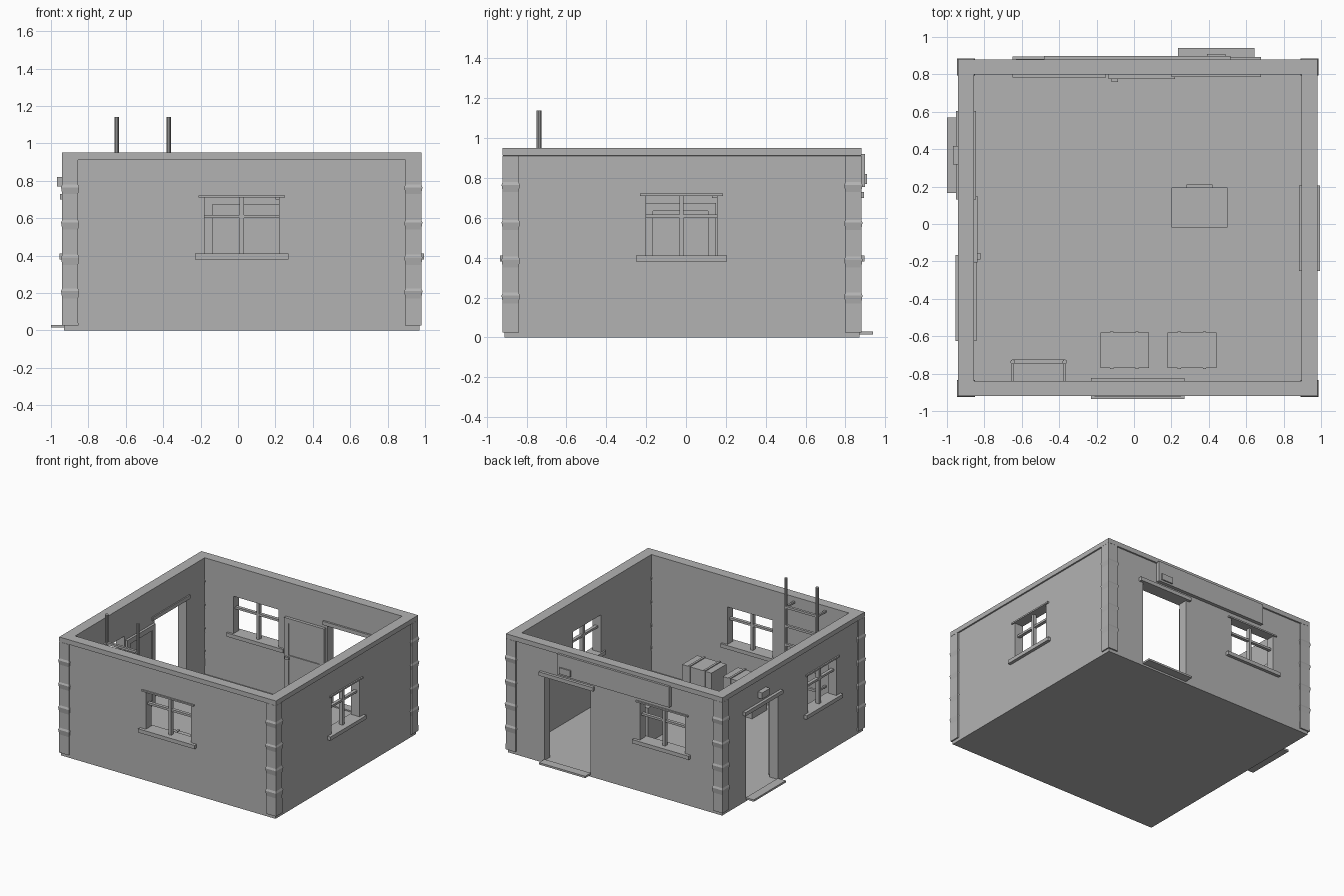
import bpy
import bmesh

cube = bpy.data.objects.get("Cube")
if cube:
    bpy.data.objects.remove(cube, do_unlink=True)

plaster = bpy.data.materials.new("plain_grey")
plaster.use_nodes = True
GREY = (0.45, 0.45, 0.45, 1)
plaster.diffuse_color = GREY
plaster.node_tree.nodes["Principled BSDF"].inputs["Base Color"].default_value = GREY


def finish(name, bm):
    bmesh.ops.recalc_face_normals(bm, faces=bm.faces)
    mesh = bpy.data.meshes.new(name)
    bm.to_mesh(mesh)
    bm.free()
    mesh.materials.append(plaster)
    obj = bpy.data.objects.new(name, mesh)
    bpy.context.collection.objects.link(obj)
    return obj


def stack(name, rings):
    """Closed solid through rectangles (x0, x1, y0, y1, z) from bottom to top."""
    bm = bmesh.new()
    loops = [[bm.verts.new(p) for p in ((a, c, z), (b, c, z), (b, d, z), (a, d, z))]
             for a, b, c, d, z in rings]
    bm.faces.new(loops[0][::-1])
    bm.faces.new(loops[-1])
    for low, high in zip(loops, loops[1:]):
        for i in range(4):
            j = (i + 1) % 4
            bm.faces.new((low[i], low[j], high[j], high[i]))
    return finish(name, bm)


def box(name, x, y, z):
    return stack(name, [(*x, *y, z[0]), (*x, *y, z[1])])


def rod(name, x, y, z0, z1, radius):
    bm = bmesh.new()
    bmesh.ops.create_cone(bm, cap_ends=True, segments=10, radius1=radius,
                          radius2=radius, depth=z1 - z0)
    bmesh.ops.translate(bm, verts=bm.verts, vec=(x, y, (z0 + z1) / 2))
    return finish(name, bm)


# Each side: axis the wall runs along, outer face, outward direction
SIDES = {"front": ("x", -0.92, -1), "back": ("x", 0.88, 1),
         "right": ("y", 0.98, 1), "left": ("y", -0.94, -1)}


def wall_box(name, side, along, out, z):
    """Box placed by its span along a wall and its distance out from the wall face."""
    axis, face, sign = SIDES[side]
    depth = sorted(face + sign * o for o in out)
    return box(f"{side}_{name}", *((along, depth) if axis == "x" else (depth, along)), z)


# Walls and floor, with a slightly projecting top band
walls = stack("walls", [(-0.93, 0.97, -0.91, 0.87, 0), (-0.93, 0.97, -0.91, 0.87, 0.91),
                        (-0.94, 0.98, -0.92, 0.88, 0.912), (-0.94, 0.98, -0.92, 0.88, 0.95)])
WINDOWS = {"front": (-0.18, 0.22), "back": (-0.60, -0.20),
           "right": (-0.20, 0.155), "left": (-0.575, -0.215)}
DOORS = {"back": (0.235, 0.645), "left": (0.165, 0.57)}
cutters = [box("room_cutter", (-0.855, 0.895), (-0.84, 0.80), (0.02, 1.2))]
for side, span in WINDOWS.items():
    cutters.append(wall_box("window_cutter", side, span, (-0.12, 0.04), (0.40, 0.71)))
for side, span in DOORS.items():
    cutters.append(wall_box("door_cutter", side, span, (-0.12, 0.04), (0.02, 0.70)))
for cutter in cutters:
    cut = walls.modifiers.new("opening", "BOOLEAN")
    cut.object = cutter
    cut.solver = "EXACT"
    cutter.hide_render = True
    cutter.hide_viewport = True
    cutter.hide_set(True)
# Apply the cuts so that the helpers can go
bpy.context.view_layer.update()
cut_mesh = bpy.data.meshes.new_from_object(
    walls.evaluated_get(bpy.context.evaluated_depsgraph_get()))
walls.modifiers.clear()
walls.data = cut_mesh
for cutter in cutters:
    bpy.data.objects.remove(cutter, do_unlink=True)

# Corner stones, bulging at each joint
for sx, x0, x1 in (("left", -0.94, -0.855), ("right", 0.895, 0.98)):
    for sy, y0, y1 in (("front", -0.92, -0.84), ("back", 0.80, 0.88)):
        rings = []
        for z, g in ((0.025, 0.001), (0.17, 0), (0.21, 0.006), (0.225, 0), (0.35, 0),
                     (0.39, 0.006), (0.405, 0), (0.54, 0), (0.577, 0.006), (0.59, 0),
                     (0.73, 0), (0.765, 0.006), (0.78, 0), (0.911, 0)):
            rings.append((x0 - g, x1 + g, y0 - g, y1 + g, z))
        stack(f"{sy}_{sx}_corner_stones", rings)

# Windows: sill, thin lintel strip and crossed glazing bars
for side, (a, b) in WINDOWS.items():
    mid = (a + b) / 2
    wall_box("window_sill", side, (a - 0.05, b + 0.05), (-0.097, 0.015), (0.38, 0.41))
    wall_box("window_lintel", side, (a - 0.03, b + 0.03), (-0.02, 0.001), (0.71, 0.722))
    wall_box("window_mullion", side, (mid - 0.011, mid + 0.011), (-0.06, -0.03), (0.41, 0.71))
    wall_box("window_bar", side, (a, b), (-0.058, -0.032), (0.60, 0.617))

# Doorways: step, lintel, lamp, and a door folded back against the inside wall
for side, (a, b) in DOORS.items():
    mid = (a + b) / 2
    wall_box("door_step", side, (a, b), (-0.01, 0.06), (0.015, 0.03))
    wall_box("door_lintel", side, (a - 0.035, b + 0.035), (-0.095, 0.013), (0.70, 0.73))
    wall_box("door_lamp", side, (mid - 0.05, mid + 0.05), (-0.01, 0.028), (0.77, 0.82))
    near, far = a - 0.015, a - 0.37
    shut, skin, proud = -0.08, -0.096, -0.104
    wall_box("door_slab", side, (far, near), (shut, skin), (0.03, 0.675))
    for s in (far, near - 0.04):
        wall_box("door_stile", side, (s, s + 0.04), (shut, proud), (0.03, 0.675))
    for z in (0.03, 0.34, 0.635):
        wall_box("door_rail", side, (far + 0.04, near - 0.04), (shut, proud), (z, z + 0.04))
    wall_box("door_handle", side, (far + 0.015, far + 0.05), (proud, -0.12), (0.35, 0.37))

# Blank sign board over the back door
wall_box("sign_board", "back", (-0.48, 0.515), (-0.012, 0.018), (0.755, 0.92))

# Ladder beside the front wall
for x in (-0.648, -0.37):
    rod("ladder_post", x, -0.737, 0.02, 1.14, 0.0125)
    for z in (0.30, 0.90):
        box("ladder_bracket", (x - 0.007, x + 0.007), (-0.842, -0.737), (z, z + 0.015))
for i in range(6):
    z = 0.16 + 0.15 * i
    box("ladder_rung", (-0.65, -0.368), (-0.745, -0.725), (z - 0.009, z + 0.009))

# Strapped crates
for x in (-0.18, 0.18):
    box("crate", (x, x + 0.26), (-0.77, -0.58), (0.02, 0.29))
    for s in (x + 0.053, x + 0.188):
        box("crate_strap", (s, s + 0.017), (-0.775, -0.575), (0.02, 0.297))

# Chest in the room
box("chest", (0.20, 0.50), (-0.02, 0.195), (0.02, 0.30))
box("chest_handle", (0.28, 0.42), (0.19, 0.21), (0.20, 0.225))
